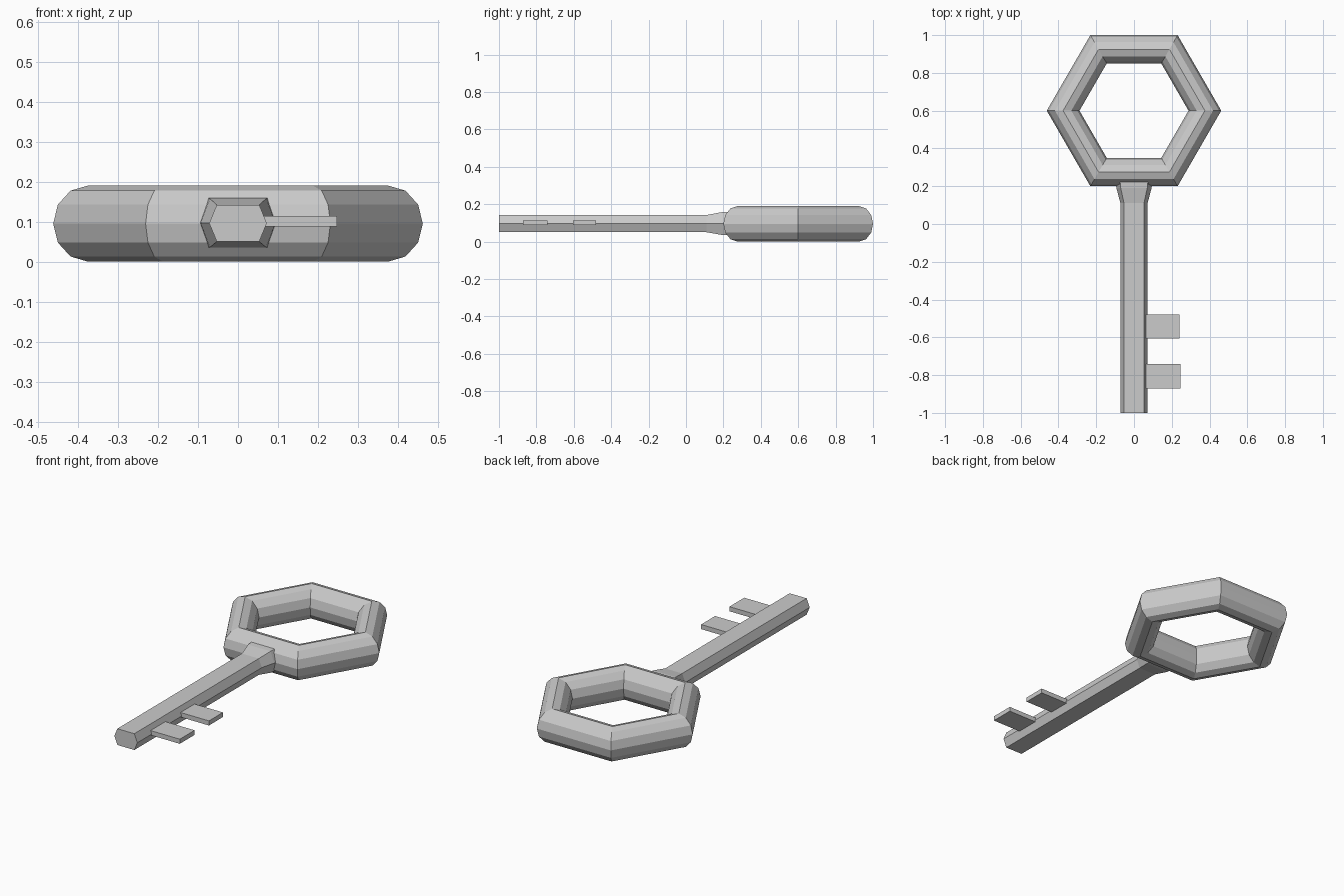
import bpy, math
from math import sin, cos, pi

if "Cube" in bpy.data.objects:
    bpy.data.objects.remove(bpy.data.objects["Cube"])


def mesh_object(name, verts, faces):
    mesh = bpy.data.meshes.new(name)
    mesh.from_pydata(verts, [], faces)
    obj = bpy.data.objects.new(name, mesh)
    bpy.context.collection.objects.link(obj)
    return obj


def bridge(a, b, n):
    # quads between two n-sided loops starting at indices a and b
    return [(a + i, b + i, b + (i + 1) % n, a + (i + 1) % n) for i in range(n)]


# Hexagonal bow: 12-sided tube mitred at six corners
SIDES, MZ = 12, 0.095
verts, faces = [], []
for k in range(6):
    a = k * pi / 3
    for i in range(SIDES):
        t = 2 * pi * i / SIDES
        r = (0.325 + 0.075 * cos(t)) / cos(pi / 6)
        verts.append((r * cos(a), 0.6 + r * sin(a), MZ + MZ * sin(t)))
    faces += [f[::-1] for f in bridge(k * SIDES, ((k + 1) % 6) * SIDES, SIDES)][:]
faces = [f[::-1] for f in faces]
mesh_object("bow_ring", verts, faces)

# Shaft: hexagonal bar flaring into the bow
# each section: y, half width, flat half width, bottom z, top z
sections = [(-1.0, 0.072, 0.053, 0.05, 0.142),
            (0.11, 0.072, 0.053, 0.05, 0.142),
            (0.19, 0.093, 0.070, 0.036, 0.157),
            (0.25, 0.100, 0.076, 0.034, 0.160)]
verts, faces = [], []
for k, (y, w, f, lo, hi) in enumerate(sections):
    mid = (lo + hi) / 2
    verts += [(x, y, z) for x, z in ((w, mid), (f, hi), (-f, hi),
                                     (-w, mid), (-f, lo), (f, lo))]
    if k:
        faces += bridge((k - 1) * 6, k * 6, 6)
last = 6 * (len(sections) - 1)
faces += [tuple(range(5, -1, -1)), tuple(range(last, last + 6))]
shaft = mesh_object("shaft", verts, faces)
for p in (shaft.data,):
    p.flip_normals()

# Two flat teeth on the right side of the shaft
for name, x1, y0, y1 in (("tooth_inner", 0.242, -0.605, -0.48),
                         ("tooth_outer", 0.247, -0.872, -0.74)):
    x0, z0, z1 = 0.05, 0.088, 0.114
    bpy.ops.mesh.primitive_cube_add(
        size=1, location=((x0 + x1) / 2, (y0 + y1) / 2, (z0 + z1) / 2))
    tooth = bpy.context.object
    tooth.name = name
    tooth.scale = (x1 - x0, y1 - y0, z1 - z0)

# Consistent outward normals on the built meshes
import bmesh
for name in ("bow_ring", "shaft"):
    mesh = bpy.data.objects[name].data
    bm = bmesh.new()
    bm.from_mesh(mesh)
    bmesh.ops.recalc_face_normals(bm, faces=bm.faces)
    bm.to_mesh(mesh)
    bm.free()
